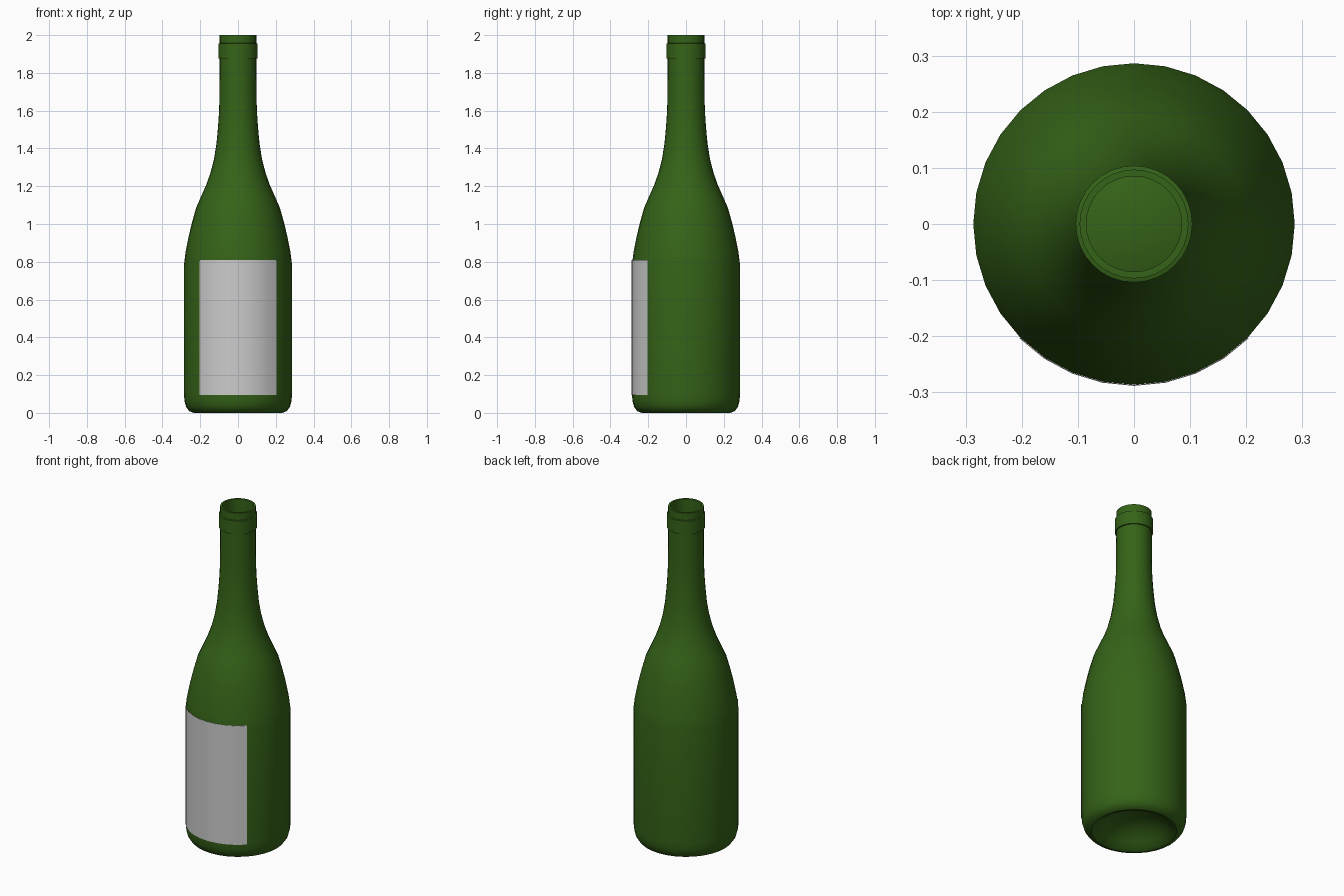
import bpy, bmesh
from math import radians, cos, sin, pi
from mathutils import Vector

if "Cube" in bpy.data.objects:
    bpy.data.objects.remove(bpy.data.objects["Cube"])

SIDES = 32


def revolve(name, profile, start=0.0, steps=SIDES, sweep=2 * pi, angle=35):
    """Turn an (r, z) profile around the z axis and shade it smooth."""
    bm = bmesh.new()
    verts = [bm.verts.new((r * cos(start), r * sin(start), z)) for r, z in profile]
    edges = [bm.edges.new(p) for p in zip(verts, verts[1:])]
    bmesh.ops.spin(bm, geom=verts + edges, cent=(0, 0, 0), axis=(0, 0, 1),
                   angle=sweep, steps=steps, dvec=Vector((0, 0, 0)))
    bmesh.ops.remove_doubles(bm, verts=bm.verts[:], dist=1e-5)
    bmesh.ops.recalc_face_normals(bm, faces=bm.faces[:])
    mesh = bpy.data.meshes.new(name)
    bm.to_mesh(mesh)
    bm.free()
    obj = bpy.data.objects.new(name, mesh)
    bpy.context.collection.objects.link(obj)
    bpy.ops.object.select_all(action='DESELECT')
    obj.select_set(True)
    bpy.context.view_layer.objects.active = obj
    bpy.ops.object.shade_smooth_by_angle(angle=radians(angle))
    return obj


# Outside: hollow base, body, shoulder, neck
outer = [(0, 0.10), (0.07, 0.092), (0.13, 0.07), (0.18, 0.035), (0.21, 0.008),
         (0.233, 0.0), (0.258, 0.009), (0.275, 0.032), (0.283, 0.062), (0.2865, 0.10),
         (0.2865, 0.78), (0.278, 0.85), (0.260, 0.94), (0.243, 1.01), (0.222, 1.085),
         (0.196, 1.145), (0.169, 1.205), (0.146, 1.27), (0.127, 1.345), (0.114, 1.425),
         (0.106, 1.51), (0.100, 1.60), (0.0975, 1.70)]
# Collar and lip
collar = [(0.097, 1.875), (0.104, 1.875), (0.104, 1.955), (0.097, 1.957),
          (0.097, 2.0), (0.085, 2.0)]
# Inside wall down to the raised floor
inner = [(0.085, 1.60), (0.100, 1.425), (0.132, 1.27), (0.182, 1.145), (0.229, 1.01),
         (0.264, 0.85), (0.272, 0.78), (0.272, 0.10), (0.255, 0.04), (0.225, 0.03),
         (0.18, 0.06), (0.13, 0.09), (0.07, 0.11), (0, 0.118)]
bottle = revolve("bottle", outer + collar + inner)

green = bpy.data.materials.new("green_glass")
green.diffuse_color = (0.036, 0.125, 0.009, 1)
green.use_nodes = True
green.node_tree.nodes["Principled BSDF"].inputs["Base Color"].default_value = green.diffuse_color
bottle.data.materials.append(green)

# Paper label wrapped around the front quarter, as a thin closed strip
revolve("label", [(0.2868, 0.095), (0.2885, 0.095), (0.2885, 0.81), (0.2868, 0.81),
                  (0.2868, 0.095)],
        start=radians(-135), steps=SIDES // 4, sweep=pi / 2)
